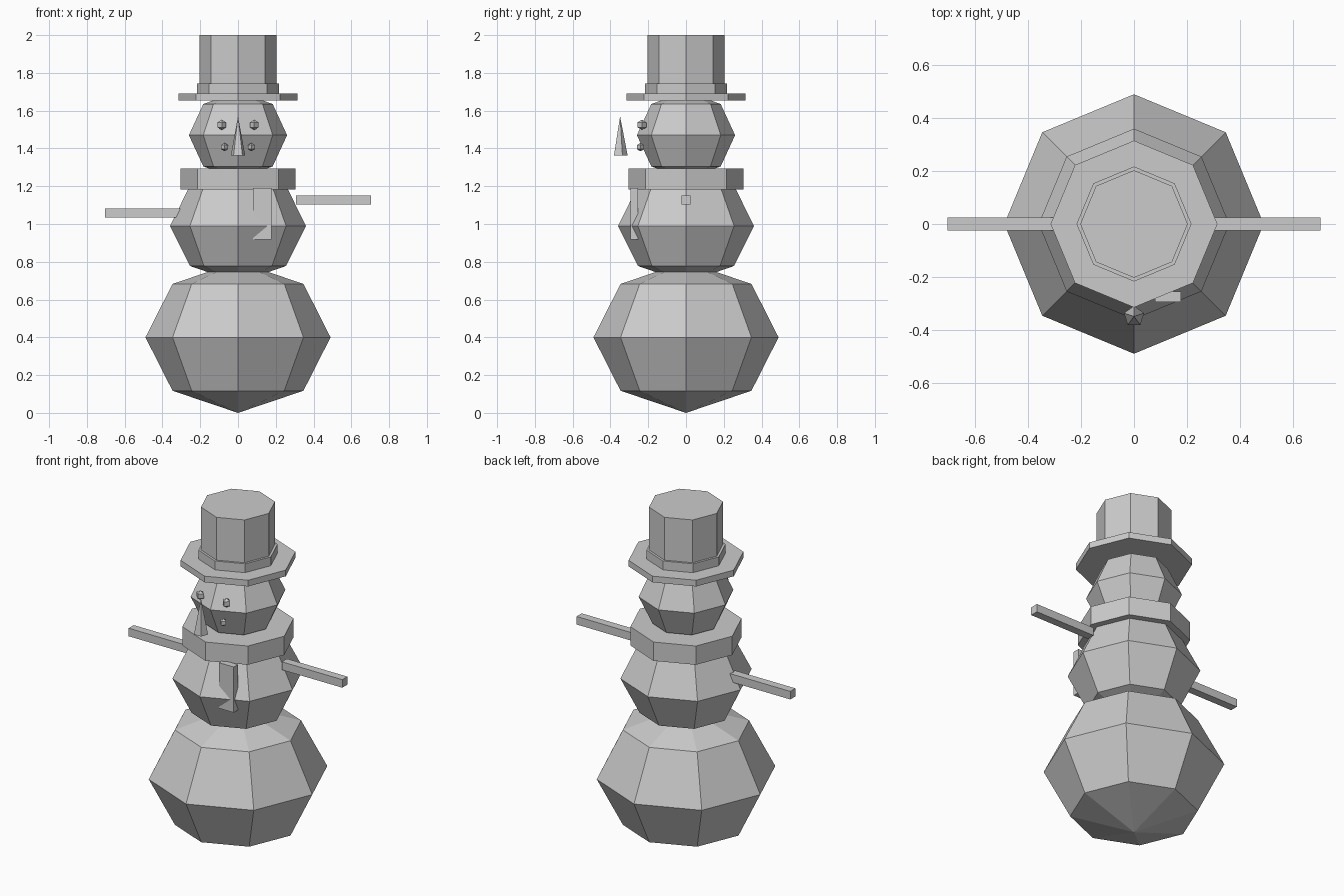
import bpy

if "Cube" in bpy.data.objects:
    bpy.data.objects.remove(bpy.data.objects["Cube"])


def ball(name, loc, r, rz, segs=8, rings=4):
    bpy.ops.mesh.primitive_uv_sphere_add(segments=segs, ring_count=rings, radius=1, location=loc)
    ob = bpy.context.object
    ob.name = name
    ob.scale = (r, r, rz)
    return ob


def tube(name, r, z0, z1, y=0, segs=8, r_top=None):
    bpy.ops.mesh.primitive_cone_add(vertices=segs, radius1=r, radius2=r if r_top is None else r_top,
                                    depth=z1 - z0, location=(0, y, (z0 + z1) / 2))
    bpy.context.object.name = name


def box(name, lo, hi):
    bpy.ops.mesh.primitive_cube_add(size=1, location=[(a + b) / 2 for a, b in zip(lo, hi)])
    ob = bpy.context.object
    ob.name = name
    ob.scale = [b - a for a, b in zip(lo, hi)]


# Snow balls
ball("lower_body", (0, 0, 0.4), 0.49, 0.4)
ball("upper_body", (0, 0, 0.99), 0.36, 0.3)
ball("head", (0, 0, 1.47), 0.26, 0.233)

# Scarf with hanging end
tube("scarf", 0.305, 1.183, 1.295)
box("scarf_tail", (0.08, -0.295, 0.918), (0.178, -0.255, 1.19))

# Hat
tube("hat_brim", 0.315, 1.655, 1.692)
tube("hat_band", 0.217, 1.69, 1.745)
tube("hat_crown", 0.203, 1.69, 2.0)

# Carrot nose
tube("nose", 0.04, 1.363, 1.57, y=-0.349, segs=5, r_top=0)

# Arms, eyes and mouth stones on each side
for side, s, z in (("left", -1, 1.058), ("right", 1, 1.128)):
    x0, x1 = sorted((s * 0.306, s * 0.705))
    box("arm_" + side, (x0, -0.024, z - 0.024), (x1, 0.024, z + 0.024))
    ball("eye_" + side, (s * 0.086, -0.233, 1.525), 0.027, 0.027, 4, 2)
    ball("mouth_stone_" + side, (s * 0.071, -0.241, 1.407), 0.022, 0.022, 4, 2)
